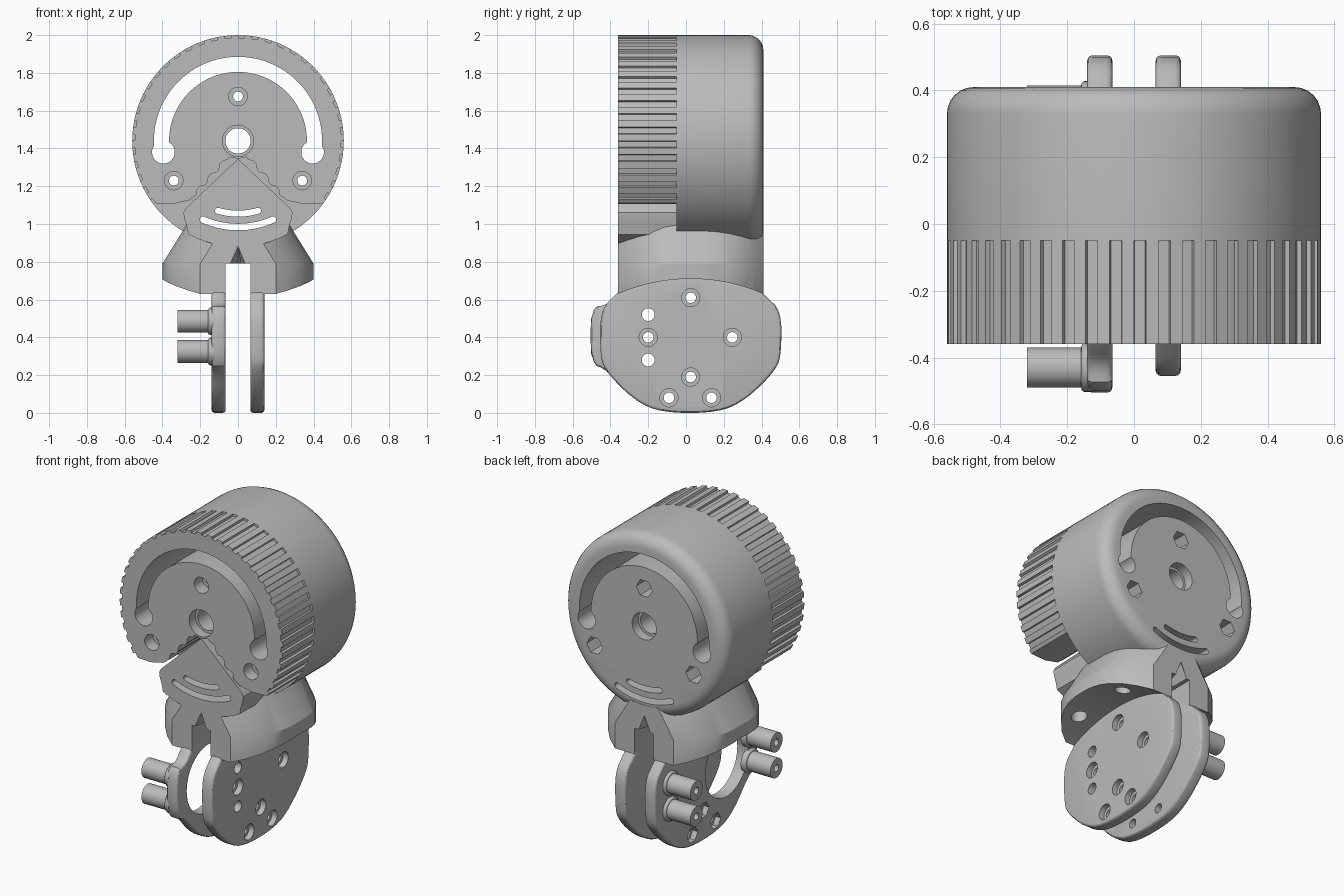
import bpy, bmesh
from math import sin, cos, pi, radians
from mathutils import Vector

cube = bpy.data.objects.get("Cube")
if cube:
    bpy.data.objects.remove(cube, do_unlink=True)

grey = bpy.data.materials.new("plain_grey")
grey.use_nodes = True
grey.diffuse_color = (0.5, 0.5, 0.5, 1)
grey.node_tree.nodes["Principled BSDF"].inputs["Base Color"].default_value = (0.5, 0.5, 0.5, 1)

HUB = (0, 1.44)              # drum centre in x, z
R = 0.56
FRONT, STEP, BACK = -0.36, -0.05, 0.41
parts = []


def place(axis, u, w, t):
    return {"x": (t, u, w), "y": (u, t, w), "z": (u, w, t)}[axis]


def prism(name, pts, axis, a, b, bevel=0, both=True, segs=4, part=True):
    """Extrude an outline along an axis, with optional rounded end rims."""
    bm = bmesh.new()
    lo = [bm.verts.new(place(axis, u, w, a)) for u, w in pts]
    hi = [bm.verts.new(place(axis, u, w, b)) for u, w in pts]
    n = len(pts)
    bm.faces.new(lo)
    top = bm.faces.new(hi)
    for i in range(n):
        bm.faces.new((lo[i], lo[(i + 1) % n], hi[(i + 1) % n], hi[i]))
    bmesh.ops.recalc_face_normals(bm, faces=bm.faces)
    if bevel:
        rims = set(top.edges)
        if both:
            bm.faces.ensure_lookup_table()
            rims |= set(bm.faces[0].edges)
        bmesh.ops.bevel(bm, geom=list(rims), offset=bevel, segments=segs,
                        profile=0.5, affect='EDGES', clamp_overlap=True)
    mesh = bpy.data.meshes.new(name)
    bm.to_mesh(mesh)
    bm.free()
    mesh.materials.append(grey)
    ob = bpy.data.objects.new(name, mesh)
    bpy.context.collection.objects.link(ob)
    if part:
        parts.append(ob)
    return ob


def cut(targets, cutter):
    for ob in targets:
        mod = ob.modifiers.new("cut", 'BOOLEAN')
        mod.operation, mod.solver, mod.object = 'DIFFERENCE', 'EXACT', cutter
        bpy.context.view_layer.objects.active = ob
        bpy.ops.object.modifier_apply(modifier=mod.name)
    bpy.data.objects.remove(cutter, do_unlink=True)


def arc(c, r, a0, a1, n):
    return [(c[0] + r * cos(radians(a0 + (a1 - a0) * i / n)),
             c[1] + r * sin(radians(a0 + (a1 - a0) * i / n))) for i in range(n + 1)]


def circle(c, r, n=32, turn=0):
    return arc(c, r, turn, 360 + turn, n)[:-1]


def hole(targets, axis, c, r, a, b, n=32):
    cut(targets, prism("cutter", circle(c, r, n), axis, a, b, part=False))


def curved_slot(targets, r, half, a0, a1, n):
    """Cut a round-ended slot that runs along an arc about the hub."""
    end0, end1 = arc(HUB, r, a0, a1, 1)
    pts = (arc(HUB, r + half, a0, a1, n) + arc(end1, half, a1, a1 + 180, 8)[1:-1]
           + arc(HUB, r - half, a1, a0, n) + arc(end0, half, a0 + 180, a0 + 360, 8)[1:-1])
    cut(targets, prism("cutter", pts, "y", -0.6, 0.6, part=False))


def soften(pts, rounds=2):
    for _ in range(rounds):
        out = []
        for i, p in enumerate(pts):
            p, q = Vector(p), Vector(pts[(i + 1) % len(pts)])
            out += [p.lerp(q, 0.25)[:], p.lerp(q, 0.75)[:]]
        pts = out
    return pts


def mirrored(half):
    return half + [(-u, w) for u, w in reversed(half) if u != 0]


# Drum: smooth rear housing with a rounded rim
drum = prism("drum_housing", circle(HUB, R, 96), "y", STEP, BACK, 0.08, False, 6)

# Grip ring: shallow grooves all round
TEETH = 48
gear = []
for i in range(TEETH):
    for f, r in ((0, R), (0.5, R), (0.53, R - 0.014), (0.97, R - 0.014)):
        t = 2 * pi * (i + f) / TEETH
        gear.append((HUB[0] + r * cos(t), HUB[1] + r * sin(t)))
ring = prism("grip_ring", gear, "y", FRONT, STEP)

# Opening at the bottom of the ring, with stepped edges
opening = [(0, 1.345), (0.045, 1.355)]
start, end = Vector((0.055, 1.34)), Vector((0.22, 1.155))
side = Vector((0.75, 0.66)) * 0.016
for i in range(12):
    opening.append((start.lerp(end, i / 11) + side * (i % 4 in (1, 2)))[:])
opening += [(0.26, 1.125), (0.35, 1.105), (0.45, 1.11), (0.7, 1.14), (0.7, 0.8)]
cut([ring], prism("cutter", mirrored(opening), "y", -0.5, STEP + 0.01, part=False))

# Fixed wedge inside the opening
flank = [(0.275, 1.085), (0.289, 1.06), (0.285, 1.03), (0.272, 0.99)]
wedge = prism("wedge", [(0, 1.345)] + flank + arc(HUB, R, -62, -118, 20)
              + [(-u, w) for u, w in reversed(flank)], "y", FRONT, STEP)

# Slots and holes through the drum
curved_slot([drum, ring], 0.405, 0.04, -8.6, 188.6, 64)
for s in (-1, 1):
    hole([drum, ring], "y", (s * 0.395, 1.38), 0.06, -0.6, 0.6)
curved_slot([drum, wedge], 0.385, 0.016, -106, -74, 12)
curved_slot([drum, wedge], 0.456, 0.017, -114, -66, 16)
hole([drum, ring], "y", HUB, 0.067, -0.6, 0.6)
hole([ring], "y", HUB, 0.083, -0.6, -0.3)
hole([drum], "y", HUB, 0.083, 0.35, 0.6)
for c in ((0, 1.675), (-0.34, 1.23), (0.34, 1.23)):
    hole([drum, ring], "y", c, 0.026, -0.6, 0.6, 24)
    hole([ring], "y", c, 0.049, -0.6, -0.28)
    hole([drum], "y", c, 0.055, 0.3, 0.6, 6)

# Neck: rounded plan, straight band, then tapering up into the drum
MID = (FRONT + BACK) / 2
quarter = [(0.2, 0.385), (0.27, 0.335), (0.33, 0.27), (0.37, 0.2), (0.39, 0.14), (0.4, 0.07)]
edge = [(x, MID - y) for x, y in quarter] + [(x, MID + y) for x, y in reversed(quarter)]
plan = mirrored(edge)
neck = prism("neck_band", plan, "z", 0.55, 0.79)
bm = bmesh.new()
bm.from_mesh(neck.data)
cap = max(bm.faces, key=lambda f: f.calc_center_median().z)
new = bmesh.ops.extrude_face_region(bm, geom=[cap])["geom"]
bmesh.ops.delete(bm, geom=[cap], context='FACES_ONLY') if cap.is_valid else None
for v in (g for g in new if isinstance(g, bmesh.types.BMVert)):
    v.co.z = 1.0
    v.co.x -= 0.13 if v.co.x > 0 else -0.13
bmesh.ops.recalc_face_normals(bm, faces=bm.faces)
bm.to_mesh(neck.data)
bm.free()
neck.name = "neck"

hole([neck], "y", HUB, 0.49, -0.6, 0.6, 96)
hole([neck], "x", (MID, -0.256), 0.966, -0.6, 0.6, 128)
box = [(-0.065, 0.3), (0.065, 0.3), (0.065, 0.79), (-0.065, 0.79)]
cut([neck], prism("cutter", box, "y", -0.6, 0.6, part=False))
for outer, inner in ((FRONT - 0.01, FRONT + 0.12), (BACK + 0.01, BACK - 0.12)):
    notch = prism("cutter", [(-0.045, 0.78), (0.045, 0.78), (0, 0.89)], "y", outer, inner, part=False)
    for v in notch.data.vertices:
        if abs(v.co.y - inner) < 1e-4 and v.co.z > 0.8:
            v.co.z = 0.795
    cut([neck], notch)
for x in (-0.26, 0.26):
    for y in (-0.17, 0.21):
        hole([neck], "z", (x, y), 0.045, 0.5, 0.78, 24)

# Fork plates
common = [(-0.28, 0.07), (-0.13, 0), (0.17, 0), (0.32, 0.07), (0.48, 0.23), (0.505, 0.32),
          (0.505, 0.54), (0.42, 0.62), (0.3, 0.74), (-0.25, 0.74), (-0.37, 0.63)]
left = prism("left_plate", soften(common + [(-0.455, 0.54), (-0.455, 0.32), (-0.435, 0.23)]),
             "x", 0.065, 0.14, 0.016, segs=3)
right = prism("right_plate", soften(common + [(-0.42, 0.57), (-0.505, 0.56), (-0.505, 0.26),
                                              (-0.42, 0.23)]),
              "x", -0.14, -0.065, 0.016, segs=3)
hole([right], "x", (-0.2, 0.4), 0.21, -0.3, 0, 48)
for z in (0.28, 0.52):
    hole([left], "x", (-0.2, z), 0.034, 0, 0.3)
for c in ((-0.2, 0.4), (0.025, 0.61), (0.245, 0.4), (0.025, 0.19), (-0.09, 0.08), (0.135, 0.08)):
    plates = [left] if c[0] == -0.2 else [left, right]
    hole(plates, "x", c, 0.028, -0.3, 0.3, 24)
    hole([left], "x", c, 0.048, 0.105, 0.3)
    if len(plates) == 2:
        hole([right], "x", c, 0.05, -0.3, -0.105, 6)

# Hollow mounting posts on the right plate
for y, where in ((-0.43, "front"), (0.355, "back")):
    for z, level in ((0.325, "lower"), (0.485, "upper")):
        post = prism(f"{where}_{level}_post", circle((y, z), 0.06), "x", -0.32, -0.12)
        hole([post], "x", (y, z), 0.022, -0.4, -0.2, 16)
        prism(f"{where}_{level}_collar", circle((y, z), 0.073), "x", -0.125, -0.158, 0.012, False)

# Smooth shading with sharp edges kept
bpy.ops.object.select_all(action='DESELECT')
for ob in parts:
    ob.select_set(True)
bpy.context.view_layer.objects.active = parts[0]
bpy.ops.object.shade_smooth_by_angle(angle=radians(30))
